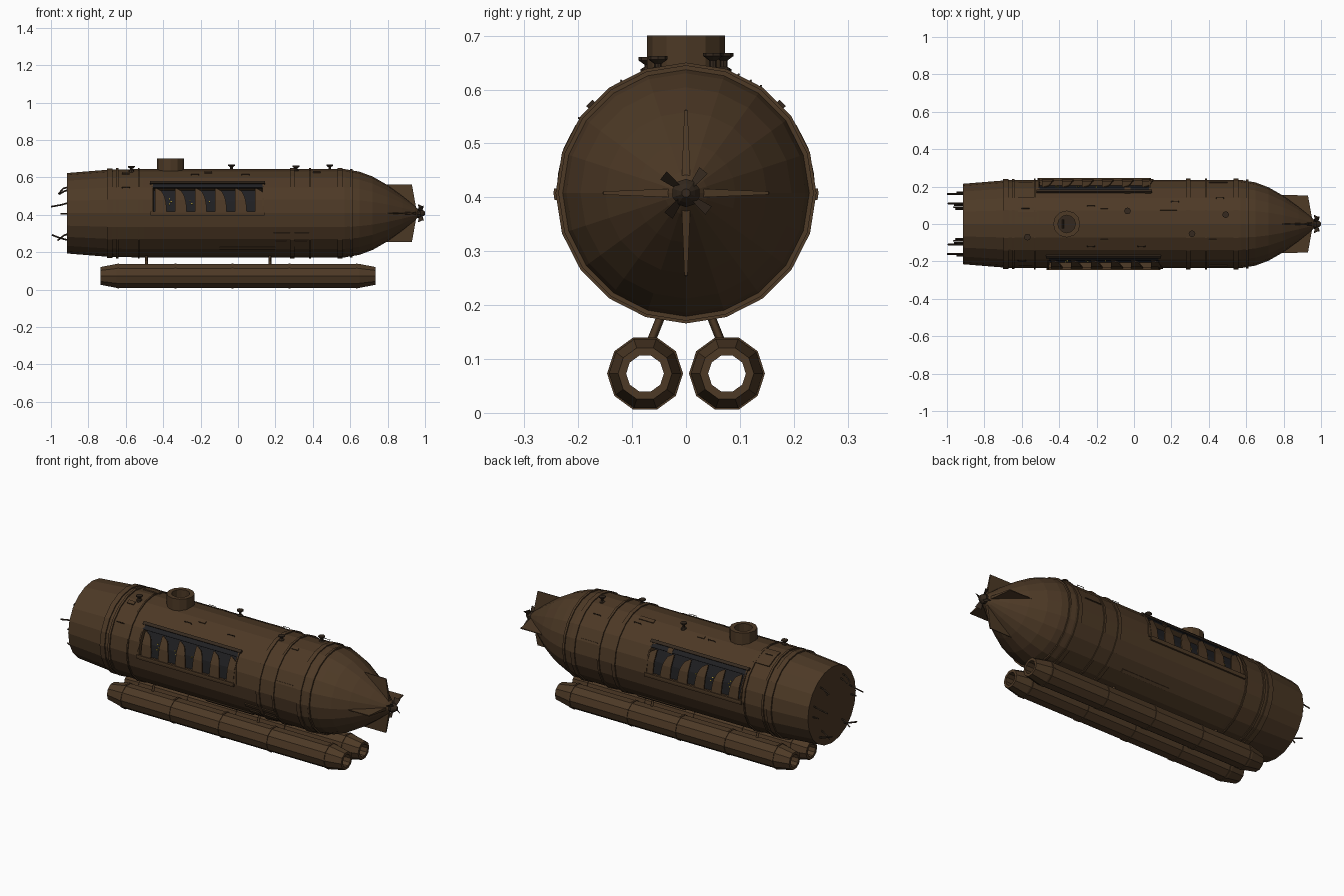
import bpy, bmesh, math
from mathutils import Vector

if "Cube" in bpy.data.objects:
    bpy.data.objects.remove(bpy.data.objects["Cube"])

ZC, R, N = 0.408, 0.236, 20          # hull axis height, radius, sides


def material(name, col):
    m = bpy.data.materials.new(name)
    m.diffuse_color = (*col, 1)
    m.use_nodes = True
    m.node_tree.nodes["Principled BSDF"].inputs["Base Color"].default_value = m.diffuse_color
    return m


BROWN = material("bronze brown", (0.074, 0.041, 0.019))
DARK = material("window black", (0.014, 0.014, 0.016))
METAL = material("dark bronze", (0.035, 0.022, 0.013))
YELLOW = material("lamp yellow", (0.55, 0.42, 0.05))


def finish(name, bm, *mats):
    bmesh.ops.recalc_face_normals(bm, faces=bm.faces)
    me = bpy.data.meshes.new(name)
    bm.to_mesh(me)
    bm.free()
    for m in mats:
        me.materials.append(m)
    ob = bpy.data.objects.new(name, me)
    bpy.context.collection.objects.link(ob)
    return ob


def lathe_mesh(bm, profile, n, centre=(0, 0, ZC), axis="x", offset=0, loop=False):
    """Revolve (position, radius) points; loop closes the profile into a ring."""
    c = Vector(centre)
    rings = []
    for t, r in profile:
        ring = []
        for i in range(n):
            a = 2 * math.pi * i / n + offset
            s, k = r * math.sin(a), r * math.cos(a)
            ring.append(bm.verts.new(c + Vector((t, s, k) if axis == "x" else (k, s, t))))
        rings.append(ring)
    pairs = list(zip(rings, rings[1:])) + ([(rings[-1], rings[0])] if loop else [])
    for p, q in pairs:
        for i in range(n):
            j = (i + 1) % n
            bm.faces.new((p[i], p[j], q[j], q[i]))
    if not loop:
        bm.faces.new(rings[0])
        bm.faces.new(rings[-1])


def lathe(name, profile, n, mat, **kw):
    bm = bmesh.new()
    lathe_mesh(bm, profile, n, **kw)
    return finish(name, bm, mat)


def skin(deg):
    """Radius of the many-sided hull at an angle from the top."""
    h = math.pi / N
    return R * math.cos(h) / math.cos(math.radians(deg) % (2 * h) - h)


def on_hull(x, deg, lift):
    r, a = skin(deg) + lift, math.radians(deg)
    return Vector((x, r * math.sin(a), ZC + r * math.cos(a)))


def plate_mesh(bm, x_range, a0, a1, low, high, steps=4):
    """Curved slab on the hull; x_range(t) gives its two x limits at fraction t."""
    rows = []
    for i in range(steps + 1):
        t = i / steps
        xa, xb = x_range(t)
        a = a0 + (a1 - a0) * t
        rows.append([bm.verts.new(on_hull(x, a, h)) for x, h in
                     ((xa, low), (xb, low), (xb, high), (xa, high))])
    for p, q in zip(rows, rows[1:]):
        for i in range(4):
            j = (i + 1) % 4
            bm.faces.new((p[i], p[j], q[j], q[i]))
    bm.faces.new(rows[0])
    bm.faces.new(rows[-1])


def plate(name, x0, x1, a0, a1, high, mat, low=-0.004):
    bm = bmesh.new()
    plate_mesh(bm, lambda t: (x0, x1), a0, a1, low, high)
    return finish(name, bm, mat)


def tube(name, points, r, mat):
    cu = bpy.data.curves.new(name, "CURVE")
    cu.dimensions = "3D"
    cu.bevel_depth, cu.bevel_resolution, cu.use_fill_caps = r, 0, True
    sp = cu.splines.new("POLY")
    sp.points.add(len(points) - 1)
    for p, co in zip(sp.points, points):
        p.co = (*co, 1)
    cu.materials.append(mat)
    ob = bpy.data.objects.new(name, cu)
    bpy.context.collection.objects.link(ob)


# Hull with one recessed window bay per side
bays = {-1: (-0.455, 0.13), 1: (-0.505, 0.08)}
bm = bmesh.new()
lathe_mesh(bm, [(-0.915, 0.215), (-0.68, 0.234), (-0.505, R), (-0.455, R), (0.08, R), (0.13, R),
                (0.57, R), (0.65, 0.222), (0.72, 0.196), (0.80, 0.150), (0.88, 0.092),
                (0.945, 0.04), (0.965, 0.02)], N)
bmesh.ops.recalc_face_normals(bm, faces=bm.faces)
for side, (x0, x1) in bays.items():
    bay = []
    for f in bm.faces:
        c = f.calc_center_median()
        ang = math.degrees(math.atan2(c.y * side, c.z - ZC))
        if x0 < c.x < x1 and 54 < ang < 90:
            bay.append(f)
    bmesh.ops.inset_region(bm, faces=bay, thickness=0.003, depth=-0.03, use_even_offset=True)
    for f in bay:
        f.material_index = 1
finish("hull", bm, BROWN, DARK)

# Raised hull bands
for i, (x, w, r) in enumerate([(-0.685, 0.03, 0.234), (-0.645, 0.012, 0.235), (-0.53, 0.008, R),
                               (0.29, 0.022, R), (0.385, 0.012, R), (0.545, 0.025, R),
                               (0.605, 0.012, 0.231)]):
    a, b = x - w / 2, x + w / 2
    lathe(f"hull_band_{i}", [(a, r - .01), (a, r + .006), (b, r + .006), (b, r - .01)], N,
          BROWN, loop=True)

# Window frames, shutters and little lamps
for side, (x0, x1) in bays.items():
    s = "front" if side < 0 else "back"
    plate(f"window_beam_{s}", x0 - .015, x1 + .015, side * 45, side * 49, 0.012, METAL)
    plate(f"window_header_{s}", x0 - .008, x1 + .008, side * 49, side * 55, 0.004, DARK)
    plate(f"window_sill_{s}", x0 - .012, x1 + .012, side * 88, side * 93, 0.010, BROWN)
    for k, x in enumerate((x0 - .008, x1)):
        plate(f"window_post_{s}_{k}", x, x + .008, side * 48, side * 92, 0.007, BROWN)
    bm = bmesh.new()
    for k in range(6):
        xs = x0 + 0.012 + k * 0.107
        plate_mesh(bm, lambda t: (xs, xs + 0.008 + 0.054 * math.sqrt(max(0, 1 - t * t))),
                   side * 89, side * 56, -0.004, 0.004, 8)
    finish(f"window_shutters_{s}", bm, BROWN)
    bm = bmesh.new()
    for x, a in ((0.085, 68), (0.095, 72), (0.085, 76), (0.195, 70), (0.205, 75), (0.30, 72)):
        plate_mesh(bm, lambda t: (x0 + x, x0 + x + .006), side * a, side * (a + 1.4),
                   -0.032, -0.024, 1)
    finish(f"window_lamps_{s}", bm, YELLOW)

# Hatch tower with its open top and base ring
lathe("hatch_tower", [(0.62, 0.072), (0.70, 0.072), (0.70, 0.047), (0.65, 0.047), (0.62, 0.047)],
      12, BROWN, centre=(-0.36, 0, 0), axis="z", loop=True)
lathe("hatch_lid", [(0.635, 0.048), (0.652, 0.048)], 12, METAL, centre=(-0.36, 0, 0), axis="z")
tube("hatch_handle", [(-0.38, -.025, .656), (-0.38, .025, .656)], 0.005, METAL)

# Mushroom vents along the top
for i, (x, y, top) in enumerate([(-.57, -.07, .66), (-.035, .07, .668),
                                 (.31, -.052, .662), (.49, .05, .668)]):
    lathe(f"vent_{i}", [(.615, .016), (.638, .014), (.642, .007), (top - .014, .007),
                        (top - .006, .018), (top, .018)], 8, METAL, centre=(x, y, 0), axis="z")

# Thin access plates on the hull skin
for i, (x0, x1, a0, a1) in enumerate([
        (-.62, -.52, 9, 36), (-.05, -.02, 56, 44), (.14, .23, 18, 23), (.06, .09, 44, 50),
        (.40, .50, -70, -69), (.19, .28, -116, -121), (.20, .26, -128, -138),
        (.30, .38, -116, -121), (.30, .37, -128, -138), (-.62, -.58, -22, -27),
        (-.18, -.14, -20, -24), (.40, .44, -20, -23), (-.18, -.14, 20, 24),
        (-.10, .20, 140, 144), (-.10, .20, -140, -144), (.40, .50, 69, 70)]):
    plate(f"access_plate_{i}", x0, x1, a0, a1, 0.005, BROWN)

# Grab rails standing off the hull
for i, (x, a) in enumerate([(-.60, 20), (-.25, 24), (-.25, -30), (.02, -30), (.2, 30),
                            (-.62, -55), (.44, 35)]):
    tube(f"grab_rail_{i}", [on_hull(x, a, -.003), on_hull(x, a, .008),
                            on_hull(x + .04, a, .008), on_hull(x + .04, a, -.003)], .002, METAL)

# Hooks on the flat end
for side in (-1, 1):
    for i, (y, pts) in enumerate([
            (.10, [(-.90, .55), (-.935, .54), (-.96, .51)]),
            (.08, [(-.90, .535), (-.93, .525), (-.955, .51)]),
            (.16, [(-.90, .465), (-.95, .452), (-1.0, .443)]),
            (.17, [(-.90, .405), (-.95, .405)]),
            (.11, [(-.90, .262), (-.95, .275), (-.995, .292)]),
            (.09, [(-.90, .30), (-.93, .29), (-.965, .262)])]):
        tube(f"end_hook_{i}_{side}", [(x, side * y, z) for x, z in pts], .0045, METAL)

# Four tapered tail fins
for k in range(4):
    a = k * math.pi / 2
    bm = bmesh.new()
    rows = []
    for w in (-1, 1):
        rows.append([bm.verts.new((x, r * math.sin(a) + w * t * math.cos(a),
                                   ZC + r * math.cos(a) - w * t * math.sin(a)))
                     for x, r, t in ((.77, .155, .001), (.93, .153, .003),
                                     (.952, .03, .008), (.80, .03, .008))])
    bm.faces.new(rows[0])
    bm.faces.new(rows[1])
    for i in range(4):
        j = (i + 1) % 4
        bm.faces.new((rows[0][i], rows[0][j], rows[1][j], rows[1][i]))
    finish(f"tail_fin_{k}", bm, BROWN)

# Propeller hub and twisted blades
lathe("propeller_hub", [(.955, .024), (.975, .026), (.988, .018), (1.0, .008)], 10, METAL)
for k in range(4):
    a = math.radians(38 + 90 * k)
    rad = Vector((0, math.sin(a), math.cos(a)))
    tan = Vector((0, math.cos(a), -math.sin(a)))
    bm = bmesh.new()
    vs = [bm.verts.new(Vector((.977, 0, ZC)) + rad * r + tan * w * .7 + Vector((w + h, 0, 0)))
          for h in (-.0015, .0015)
          for r, w in ((.015, -.006), (.053, -.014), (.053, .014), (.015, .006))]
    bmesh.ops.convex_hull(bm, input=vs)
    finish(f"propeller_blade_{k}", bm, METAL)

# Hollow pontoons, their straps and struts
for side in (-1, 1):
    s = "front" if side < 0 else "back"
    c = (0, side * 0.076, 0.073)
    half = math.pi / 10
    lathe(f"pontoon_{s}", [(-.735, .05), (-.65, .067), (.65, .067), (.735, .05),
                           (.735, .035), (-.735, .035)], 10, BROWN,
          centre=c, offset=half, loop=True)
    for i, x in enumerate((-.64, -.335, -.03, .275, .635)):
        lathe(f"pontoon_strap_{s}_{i}", [(x - .005, .06), (x - .005, .0705), (x + .005, .0705),
                                         (x + .005, .06)], 10, BROWN,
              centre=c, offset=half, loop=True)
    for i, x in enumerate((-.49, .17)):
        tube(f"pontoon_strut_{s}_{i}", [(x, side * .068, .125), (x, side * .042, .19)], .008, BROWN)
